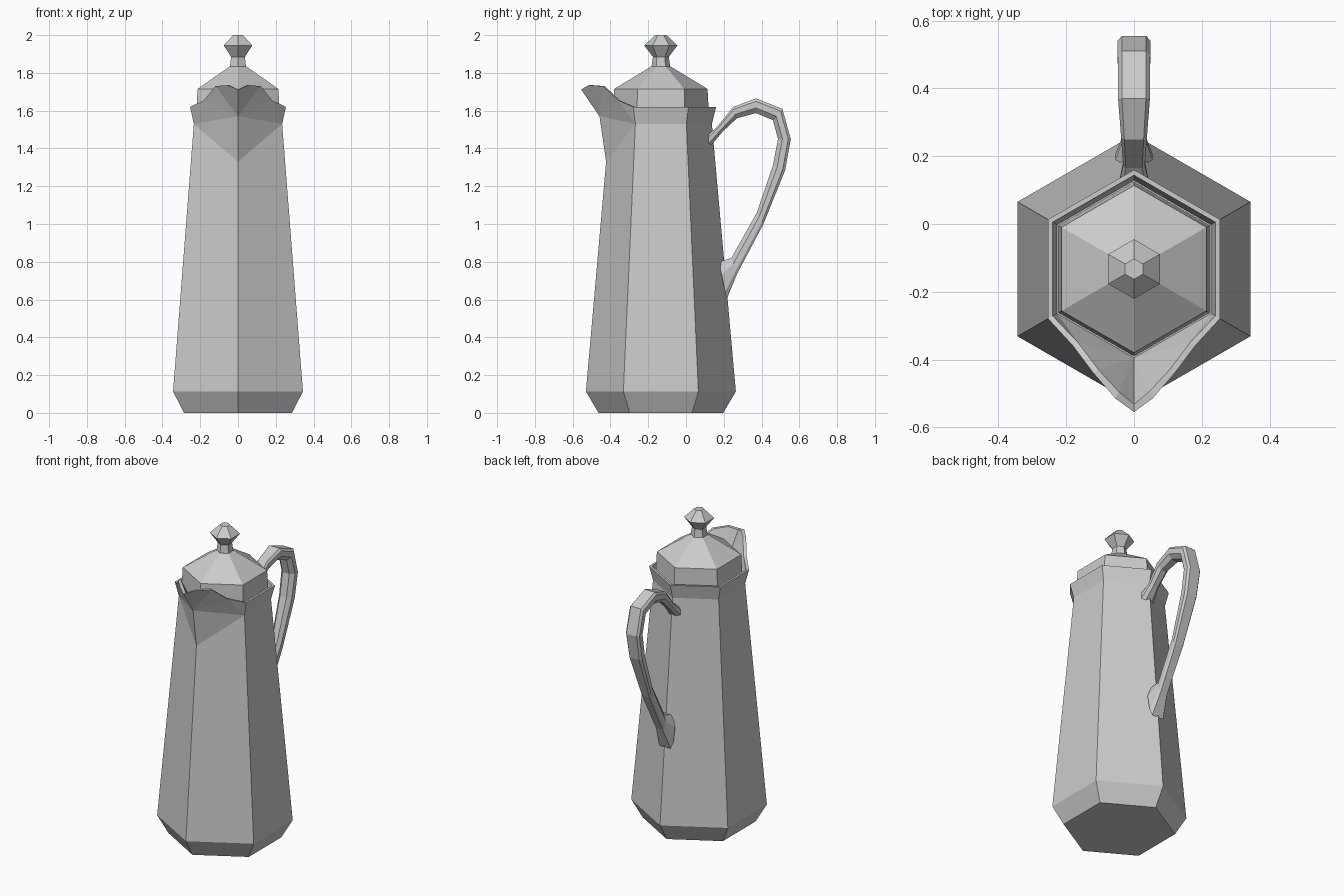
import bpy
from math import sin, cos, pi

cube = bpy.data.objects.get("Cube")
if cube:
    bpy.data.objects.remove(cube)

grey = bpy.data.materials.new("plain grey")
grey.use_nodes = True
colour = (0.6, 0.6, 0.6, 1)
grey.diffuse_color = colour
grey.node_tree.nodes["Principled BSDF"].inputs["Base Color"].default_value = colour

AXIS = -0.133  # y of the pot's upright axis


def hexagon(r, z):
    """Six corners, starting at the back and turning towards -x."""
    return [(-r * sin(i * pi / 3), AXIS + r * cos(i * pi / 3), z) for i in range(6)]


def build(name, rings, extra=(), cap_start=True, cap_end=True):
    """Loft rings of equal length, then add extra polygons given as points."""
    verts, index, faces = [], {}, []

    def add(points):
        ids = []
        for p in points:
            key = tuple(round(c, 5) for c in p)
            if key not in index:
                index[key] = len(verts)
                verts.append(key)
            if index[key] not in ids:
                ids.append(index[key])
        if len(ids) > 2:
            faces.append(ids)

    for a, b in zip(rings, rings[1:]):
        n = len(a)
        for i in range(n):
            j = (i + 1) % n
            add((a[i], a[j], b[j], b[i]))
    if cap_start:
        add(rings[0][::-1])
    if cap_end:
        add(rings[-1])
    for poly in extra:
        add(poly)
    mesh = bpy.data.meshes.new(name)
    mesh.from_pydata(verts, [], faces)
    mesh.materials.append(grey)
    obj = bpy.data.objects.new(name, mesh)
    bpy.context.collection.objects.link(obj)
    bpy.context.view_layer.objects.active = obj
    obj.select_set(True)
    bpy.ops.object.mode_set(mode='EDIT')
    bpy.ops.mesh.select_all(action='SELECT')
    bpy.ops.mesh.normals_make_consistent(inside=False)
    bpy.ops.object.mode_set(mode='OBJECT')
    obj.select_set(False)
    return obj


def mirrored(polys):
    return polys + [[(-x, y, z) for x, y, z in p][::-1] for p in polys]


# Body: tapered hexagon whose front corner stops low, under the spout
shoulder = hexagon(0.27, 1.53)
shoulder[3] = (0, -0.423, 1.33)
rim = hexagon(0.293, 1.62)
inner_rim = hexagon(0.277, 1.62)
seat = hexagon(0.262, 1.53)

# Spout lip, from the side corner of the rim to the tip
lip = [rim[4], (0.18, -0.36, 1.655), (0.12, -0.44, 1.73), (0.055, -0.515, 1.735), (0, -0.555, 1.712)]
inner_lip = [inner_rim[4], (0.165, -0.35, 1.655), (0.105, -0.43, 1.73), (0.045, -0.495, 1.735), (0, -0.532, 1.712)]
throat = (0, -0.458, 1.57)

half = [[shoulder[3], shoulder[4], throat]]
for edge, corner, pivot in ((lip, shoulder[4], throat), (inner_lip, seat[4], seat[3])):
    half.append([corner, edge[0], edge[1]])
    half.append([corner, edge[1], pivot])
    half += [[pivot, p, q] for p, q in zip(edge[1:], edge[2:])]
half += [[lip[i], lip[i + 1], inner_lip[i + 1], inner_lip[i]] for i in range(4)]
# Flared collar around the back and sides
for i in (4, 5):
    j = (i + 1) % 6
    for a, b in ((shoulder, rim), (rim, inner_rim), (inner_rim, seat)):
        half.append([a[i], a[j], b[j], b[i]])

build("body", [hexagon(0.33, 0), hexagon(0.397, 0.113), shoulder],
      mirrored(half) + [seat], cap_end=False)

# Lid and faceted knob
build("lid", [hexagon(r, z) for r, z in ((0.257, 1.535), (0.247, 1.715), (0.05, 1.835))])
build("knob", [hexagon(r, z) for r, z in
               ((0.05, 1.83), (0.042, 1.885), (0.088, 1.945), (0.03, 2.0))])

# Handle stations: outer (y, z), inner (y, z), half width
stations = [
    ((0.12, 1.475), (0.12, 1.40), 0.045),
    ((0.165, 1.515), (0.195, 1.49), 0.032),
    ((0.25, 1.62), (0.27, 1.56), 0.038),
    ((0.37, 1.665), (0.37, 1.587), 0.047),
    ((0.51, 1.61), (0.46, 1.55), 0.048),
    ((0.555, 1.45), (0.487, 1.45), 0.048),
    ((0.525, 1.285), (0.46, 1.31), 0.045),
    ((0.41, 1.0), (0.375, 1.06), 0.036),
    ((0.27, 0.735), (0.24, 0.82), 0.032),
    ((0.215, 0.60), (0.175, 0.80), 0.055),
]
# Cross-section: share of half width, share of the way from outer to inner
section = [(0.75, 0), (1, 0.2), (1, 0.65), (0.5, 1)]
section += [(-w, t) for w, t in section[::-1]]
build("handle", [[(w * width, o[0] + t * (i[0] - o[0]), o[1] + t * (i[1] - o[1]))
                  for w, t in section] for o, i, width in stations])
